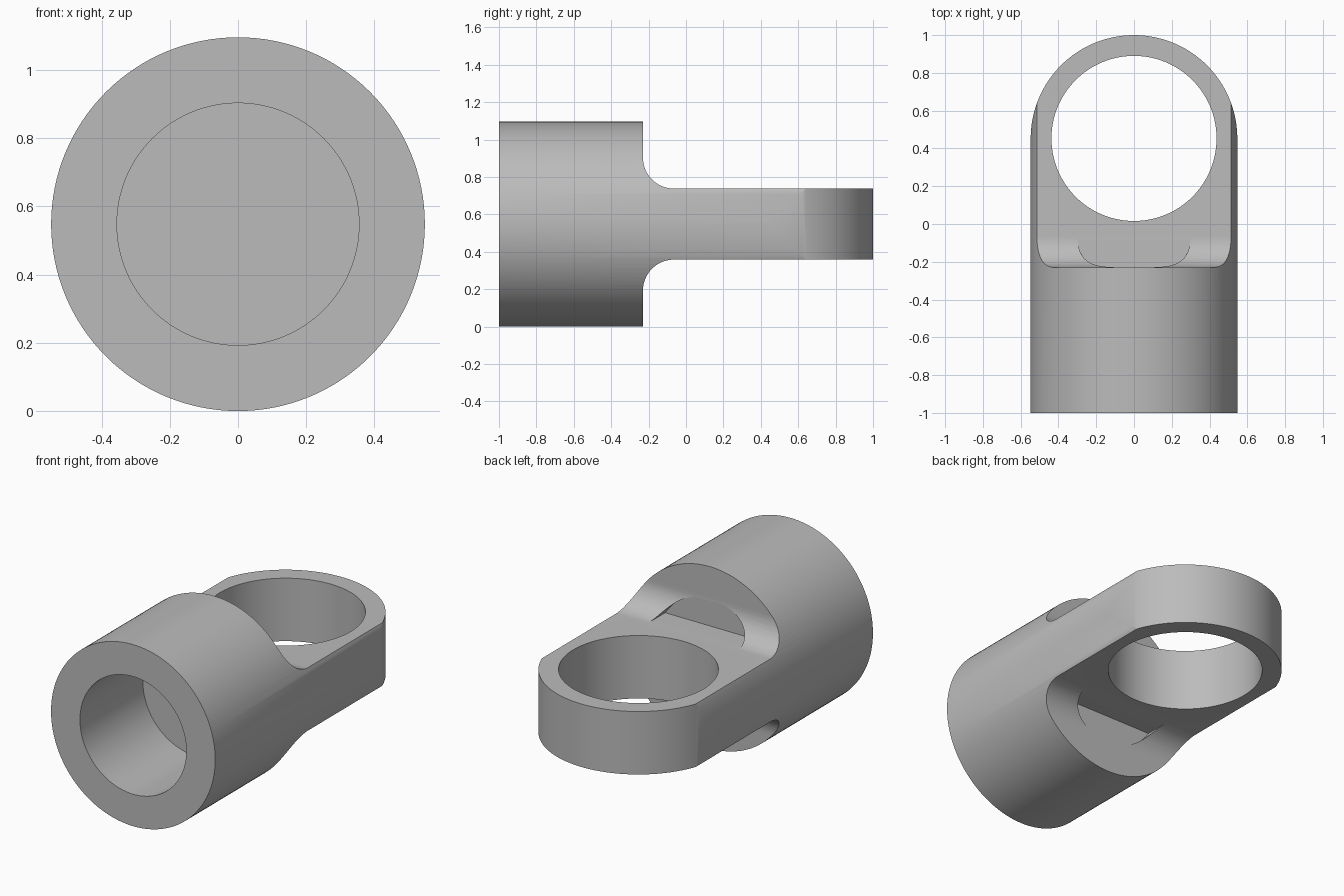
import bpy
import bmesh
from math import sin, cos, pi, radians, acos
from mathutils import Vector

old = bpy.data.objects.get("Cube")
if old:
    bpy.data.objects.remove(old, do_unlink=True)

R = 0.548          # outer radius, also the height of the axis
TONGUE = 0.19      # half thickness of the tongue
WALL = -0.23       # rear face of the socket
FILLET = 0.165
BORE = 0.355
EYE_Y, EYE_R = 0.453, 0.437

steel = bpy.data.materials.new("plain_grey")
steel.use_nodes = True
grey = (0.5, 0.5, 0.5, 1)
steel.diffuse_color = grey
steel.node_tree.nodes["Principled BSDF"].inputs["Base Color"].default_value = grey


def arc(cx, cy, r, start, end, steps):
    return [(cx + r * cos(start + (end - start) * i / steps),
             cy + r * sin(start + (end - start) * i / steps)) for i in range(steps + 1)]


def circle(cx, cy, r, n=128):
    return arc(cx, cy, r, 0, 2 * pi, n)[:-1]


def prism(name, outline, place, low, high):
    """Extrude a closed outline; place(u, v, w) maps it into space."""
    bm = bmesh.new()
    face = bm.faces.new([bm.verts.new(place(u, v, low)) for u, v in outline])
    shift = Vector(place(0, 0, high)) - Vector(place(0, 0, low))
    new = bmesh.ops.extrude_face_region(bm, geom=[face])["geom"]
    bmesh.ops.translate(bm, vec=shift, verts=[v for v in new if isinstance(v, bmesh.types.BMVert)])
    bmesh.ops.recalc_face_normals(bm, faces=bm.faces)
    mesh = bpy.data.meshes.new(name)
    bm.to_mesh(mesh)
    bm.free()
    obj = bpy.data.objects.new(name, mesh)
    bpy.context.collection.objects.link(obj)
    return obj


def along_y(u, v, w):
    return (u, w, v + R)


def along_z(u, v, w):
    return (u, v, w)


def along_x(u, v, w):
    return (w, u, v + R)


def combine(target, cutter, operation):
    mod = target.modifiers.new(operation.lower(), 'BOOLEAN')
    mod.object = cutter
    mod.operation = operation
    mod.solver = 'EXACT'
    bpy.context.view_layer.objects.active = target
    bpy.ops.object.modifier_apply(modifier=mod.name)
    bpy.data.objects.remove(cutter, do_unlink=True)


# Round bar that the whole fitting is turned from
body = prism("rod_end_body", circle(0, 0, R), along_y, -1, 1.1)
body.data.materials.append(steel)

# Side profile: full socket, filleted down to the tongue
upper = [(-1.2, 0.7), (WALL, 0.7)]
upper += arc(WALL + FILLET, TONGUE + FILLET, FILLET, pi, 1.5 * pi, 20)
upper += [(1.2, TONGUE)]
side = upper + [(y, -z) for y, z in reversed(upper)]
combine(body, prism("side_profile", side, along_x, -0.8, 0.8), 'INTERSECT')

# Rounded end of the tongue, seen in plan
plan = [(0.7, -1.2), (0.7, EYE_Y)] + arc(0, EYE_Y, R - 0.001, 0, pi, 80)
plan += [(-0.7, EYE_Y), (-0.7, -1.2)]
combine(body, prism("plan_profile", plan, along_z, -0.3, 1.4), 'INTERSECT')

# Blind bore in the front and the eye through the tongue
combine(body, prism("bore", circle(0, 0, BORE), along_y, -1.2, -0.40), 'DIFFERENCE')
combine(body, prism("eye", circle(0, EYE_Y, EYE_R), along_z, -0.3, 1.4), 'DIFFERENCE')

# Round reliefs in the fillets above and below the tongue
half = acos((TONGUE + 0.0005) / BORE)
for mid in (pi / 2, -pi / 2):
    segment = arc(0, 0, BORE, mid - half, mid + half, 48)
    combine(body, prism("relief", segment, along_y, WALL + 0.0005, 0.05), 'DIFFERENCE')

# Smooth the round faces, keep machined edges crisp
bpy.ops.object.select_all(action='DESELECT')
body.select_set(True)
bpy.context.view_layer.objects.active = body
bpy.ops.object.shade_smooth_by_angle(angle=radians(25))
